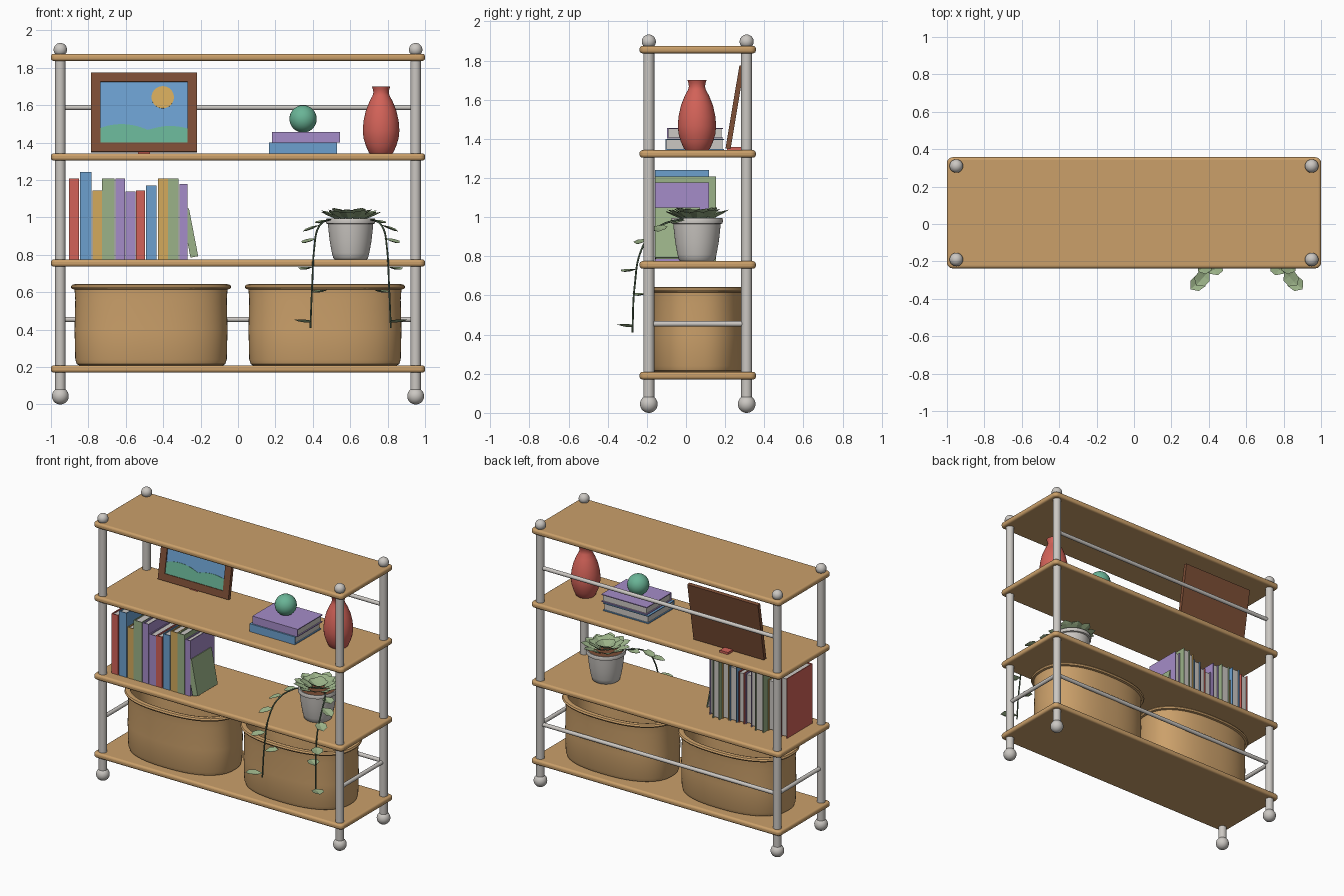
import bpy, bmesh, math
from mathutils import Vector, Matrix

if "Cube" in bpy.data.objects:
    bpy.data.objects.remove(bpy.data.objects["Cube"])

def srgb(r, g, b):
    return tuple(((c / 255 + .055) / 1.055) ** 2.4 for c in (r, g, b)) + (1,)

def material(name, *rgb):
    m = bpy.data.materials.new(name)
    m.diffuse_color = srgb(*rgb)
    m.use_nodes = True
    m.node_tree.nodes["Principled BSDF"].inputs["Base Color"].default_value = m.diffuse_color
    return m

TAN = material("tan wood", 203, 160, 106)
SILVER = material("pale grey", 203, 199, 194)
RED = material("coral red", 210, 98, 88)
BLUE = material("sky blue", 108, 160, 207)
PURPLE = material("lavender", 165, 140, 200)
SAGE = material("sage green", 155, 178, 136)
YELLOW = material("ochre yellow", 212, 170, 92)
BROWN = material("dark brown", 125, 78, 54)
TEAL = material("teal green", 105, 180, 150)
STEM = material("dark green", 78, 98, 76)

def finish(bm, name, mats, smooth=True, recalc=True):
    if recalc:
        bmesh.ops.recalc_face_normals(bm, faces=bm.faces[:])
    me = bpy.data.meshes.new(name)
    bm.to_mesh(me)
    bm.free()
    ob = bpy.data.objects.new(name, me)
    bpy.context.collection.objects.link(ob)
    for m in mats if isinstance(mats, (list, tuple)) else [mats]:
        me.materials.append(m)
    if smooth:
        bpy.ops.object.select_all(action='DESELECT')
        ob.select_set(True)
        bpy.context.view_layer.objects.active = ob
        bpy.ops.object.shade_smooth_by_angle(angle=math.radians(40))
    return ob

def add_box(bm, lo, hi, mi=0):
    lo, hi = Vector(lo), Vector(hi)
    r = bmesh.ops.create_cube(bm, size=1, matrix=Matrix.Translation((lo + hi) / 2) @ Matrix.Diagonal((*(hi - lo), 1)))
    for f in {f for v in r['verts'] for f in v.link_faces}:
        f.material_index = mi
    return r['verts']

def rod(name, a, b, r, mat, n=24):
    a, b = Vector(a), Vector(b)
    bm = bmesh.new()
    rot = (b - a).to_track_quat('Z', 'Y').to_matrix().to_4x4()
    bmesh.ops.create_cone(bm, cap_ends=True, segments=n, radius1=r, radius2=r, depth=(b - a).length,
                          matrix=Matrix.Translation((a + b) / 2) @ rot)
    return finish(bm, name, mat)

def ball(name, c, r, mat):
    bm = bmesh.new()
    bmesh.ops.create_uvsphere(bm, u_segments=32, v_segments=18, radius=r, matrix=Matrix.Translation(c))
    return finish(bm, name, mat)

def loft(name, centre, sections, mat, e=2.0, n=48):
    """Stack of (rx, ry, z) superellipse rings, capped at both ends."""
    bm, rings = bmesh.new(), []
    for rx, ry, z in sections:
        ring = []
        for i in range(n):
            c, s = math.cos(2 * math.pi * i / n), math.sin(2 * math.pi * i / n)
            ring.append(bm.verts.new((centre[0] + rx * math.copysign(abs(c) ** (2 / e), c),
                                      centre[1] + ry * math.copysign(abs(s) ** (2 / e), s), z)))
        rings.append(ring)
    for a, b in zip(rings, rings[1:]):
        for i in range(n):
            bm.faces.new((a[i], a[(i + 1) % n], b[(i + 1) % n], b[i]))
    bm.faces.new(rings[0][::-1])
    bm.faces.new(rings[-1])
    return finish(bm, name, mat)

# shelves with rounded corners and edges
for i, z in enumerate((.19, .756, 1.323, 1.856)):
    bm = bmesh.new()
    add_box(bm, (-1, -.237, z - .019), (1, .357, z + .019))
    up = [e for e in bm.edges if abs(e.verts[0].co.z - e.verts[1].co.z) > .01]
    bmesh.ops.bevel(bm, geom=up, offset=.03, segments=5, profile=.5, affect='EDGES')
    ob = finish(bm, f"shelf_{i + 1}", TAN)
    b = ob.modifiers.new("edge", 'BEVEL')
    b.width, b.segments, b.limit_method, b.angle_limit = .014, 4, 'ANGLE', math.radians(40)

# posts, feet and finials
for sx in (-1, 1):
    for side, y in (("front", -.19), ("back", .31)):
        tag = side + ("_left" if sx < 0 else "_right")
        rod(f"{tag}_post", (sx * .95, y, .05), (sx * .95, y, 1.88), .028, SILVER)
        ball(f"{tag}_foot", (sx * .95, y, .045), .045, SILVER)
        ball(f"{tag}_finial", (sx * .95, y, 1.897), .036, SILVER)
    rod("side_rail", (sx * .95, -.19, .455), (sx * .95, .31, .455), .014, SILVER, 16)
for z in (.455, 1.588):
    rod("back_rail", (-.95, .31, z), (.95, .31, z), .014, SILVER, 16)

# oval baskets, hollow with a rolled rim
for sx in (-1, 1):
    prof = [(-.02, .209), (-.008, .216), (0, .24), (.004, .4), (.0, .56), (.004, .615), (.018, .618), (.024, .628),
            (.018, .639), (.004, .643), (-.014, .638), (-.018, .615), (-.018, .23)]
    loft("basket_left" if sx < 0 else "basket_right", (sx * .465, .06),
         [(.405 + d, .245 + d, z) for d, z in prof], TAN, 2.4, 72)

# books: covers, spine and page block; local x thickness, y depth, z height
def book(name, t, d, h, loc, mat, rot=(0, 0, 0)):
    bm, c = bmesh.new(), .006
    add_box(bm, (0, 0, 0), (t, c, h))
    add_box(bm, (0, c, 0), (c, d, h))
    add_box(bm, (t - c, c, 0), (t, d, h))
    add_box(bm, (c, c, .008), (t - c, d - .008, h - .008), 1)
    ob = finish(bm, name, [mat, SILVER], smooth=False)
    ob.location, ob.rotation_euler = loc, rot

row = [(-.904, -.850, 1.208, .29, RED), (-.845, -.782, 1.242, .275, BLUE), (-.777, -.728, 1.144, .26, YELLOW),
       (-.727, -.659, 1.208, .31, SAGE), (-.654, -.605, 1.208, .28, PURPLE), (-.601, -.547, 1.14, .26, PURPLE),
       (-.545, -.498, 1.144, .27, RED), (-.492, -.435, 1.172, .28, BLUE), (-.429, -.375, 1.208, .28, YELLOW),
       (-.373, -.318, 1.208, .31, SAGE), (-.313, -.271, 1.178, .275, PURPLE)]
for i, (x0, x1, top, d, m) in enumerate(row):
    book(f"standing_book_{i + 1}", x1 - x0, d, top - .776, (x0, -.158, .776), m)
book("leaning_book", .042, .23, .26, (-.254, -.158, .785), SAGE, (0, math.radians(-11), 0))
flat = (0, math.radians(90), 0)
book("lower_flat_book", .057, .3, .364, (.166, -.105, 1.400), BLUE, flat)
book("upper_flat_book", .055, .285, .364, (.182, -.096, 1.456), PURPLE, flat)
ball("ornament_ball", (.348, .05, 1.527), .073, TEAL)

# vase
loft("vase", (.765, .056), [(r, r, z) for r, z in
     ((.06, 1.342), (.066, 1.348), (.082, 1.385), (.094, 1.425), (.098, 1.465), (.094, 1.515), (.082, 1.57),
      (.062, 1.62), (.045, 1.652), (.041, 1.668), (.044, 1.686), (.049, 1.7), (.042, 1.7), (.034, 1.67), (.04, 1.6))], RED)

# picture frame leaning back
def place(ob):
    ob.location, ob.rotation_euler = (-.5025, .202, 1.352), (math.radians(-9.5), 0, 0)

bm = bmesh.new()
W, H, B = .283, .43, .05
add_box(bm, (-W, 0, 0), (W, .026, B))
add_box(bm, (-W, 0, H - B), (W, .026, H))
for s in (-1, 1):
    add_box(bm, (min(s * W, s * (W - B)), 0, B), (max(s * W, s * (W - B)), .026, H - B))
add_box(bm, (-W + B, .014, B), (W - B, .026, H - B))
place(finish(bm, "picture_frame", BROWN, smooth=False))

def plate(name, pts, y0, y1, mat):
    bm = bmesh.new()
    f = bm.faces.new([bm.verts.new((x, y1, z)) for x, z in pts])
    ext = bmesh.ops.extrude_face_region(bm, geom=[f])['geom']
    for v in ext:
        if isinstance(v, bmesh.types.BMVert):
            v.co.y = y0
    place(finish(bm, name, mat, smooth=False))

w = W - B
plate("picture_sky", [(-w, B), (w, B), (w, H - B), (-w, H - B)], .009, .014, BLUE)
plate("picture_sun", [(.1 + .06 * math.cos(a * math.pi / 16), .296 + .06 * math.sin(a * math.pi / 16))
                      for a in range(32)], .006, .009, YELLOW)
hill = []
for i in range(25):
    x = w - 2 * w * i / 24
    hill.append((x, max(.15 - 1.6 * (x + .12) ** 2, .14 - 1.6 * (x - .14) ** 2)))
plate("picture_hills", [(-w, B), (w, B)] + hill, .006, .009, TEAL)
bm = bmesh.new()
add_box(bm, (-.535, .21, 1.342), (-.47, .285, 1.358))
finish(bm, "frame_stand", RED, smooth=False)

# plant pot and soil
PC = Vector((.602, .056, 0))
loft("plant_pot", PC, [(r, r, z) for r, z in
     ((.086, .776), (.092, .781), (.1, .81), (.111, .87), (.118, .93), (.121, .965), (.131, .968), (.133, .985),
      (.129, .995), (.118, .993), (.114, .965))], SILVER)
loft("soil", PC, [(.115, .115, .96), (.115, .115, .972)], BROWN)

# leaves: folded blades along a direction
def leaf(bm, base, tip, width, fold=.012):
    base, tip = Vector(base), Vector(tip)
    d = tip - base
    side = d.cross(Vector((0, 0, 1))).normalized()
    up = Vector((0, 0, fold))
    mid = [bm.verts.new(base + d * t - up * k) for t, k in ((0, 0), (.4, .5), (.75, .4), (1, 0))]
    for s in (-1, 1):
        e = [bm.verts.new(base + d * t + side * s * width * k + up * .5) for t, k in ((.38, .45), (.76, .42))]
        for q in ((mid[0], mid[1], e[0]), (mid[1], mid[2], e[1], e[0]), (mid[2], mid[3], e[1])):
            bm.faces.new(q if s < 0 else q[::-1])

def polar(r, a, z):
    return PC + Vector((r * math.cos(a), r * math.sin(a), z))

bm = bmesh.new()
for n, r0, r1, z0, z1, off in ((11, .05, .165, .985, 1.03, 0), (9, .03, .12, .995, 1.042, .3), (5, .0, .07, 1.0, 1.035, .6)):
    for i in range(n):
        a = off + 2 * math.pi * i / n
        leaf(bm, polar(r0, a, z0), polar(r1, a, z1 + .008 * (i % 2)), .085)
finish(bm, "crown_leaves", SAGE, smooth=False, recalc=False)

# two mirrored trailing vines
vine = [(-.07, -.02, .985), (-.125, -.1, .985), (-.175, -.21, .94), (-.195, -.285, .83), (-.205, -.318, .65), (-.215, -.33, .41)]
vine_leaves = [((-.11, -.08, .985), (-.19, -.12, .97)), ((-.165, -.18, .96), (-.255, -.2, .925)),
               ((-.18, -.25, .89), (-.26, -.31, .862)), ((-.2, -.305, .735), (-.27, -.385, .722)),
               ((-.205, -.32, .6), (-.13, -.265, .61)), ((-.21, -.33, .44), (-.3, -.405, .452))]
for s, tag in ((1, "left"), (-1, "right")):
    cu = bpy.data.curves.new(f"{tag}_vine", 'CURVE')
    cu.dimensions, cu.bevel_depth, cu.bevel_resolution = '3D', .005, 2
    sp = cu.splines.new('BEZIER')
    sp.bezier_points.add(len(vine) - 1)
    for p, (x, y, z) in zip(sp.bezier_points, vine):
        p.co = PC + Vector((s * x, y, z))
        p.handle_left_type = p.handle_right_type = 'AUTO'
    cu.materials.append(STEM)
    bpy.context.collection.objects.link(bpy.data.objects.new(f"{tag}_vine", cu))
    bm = bmesh.new()
    for a, b in vine_leaves:
        leaf(bm, PC + Vector((s * a[0], a[1], a[2])), PC + Vector((s * b[0], b[1], b[2])), .085)
    finish(bm, f"{tag}_vine_leaves", SAGE, smooth=False, recalc=False)
